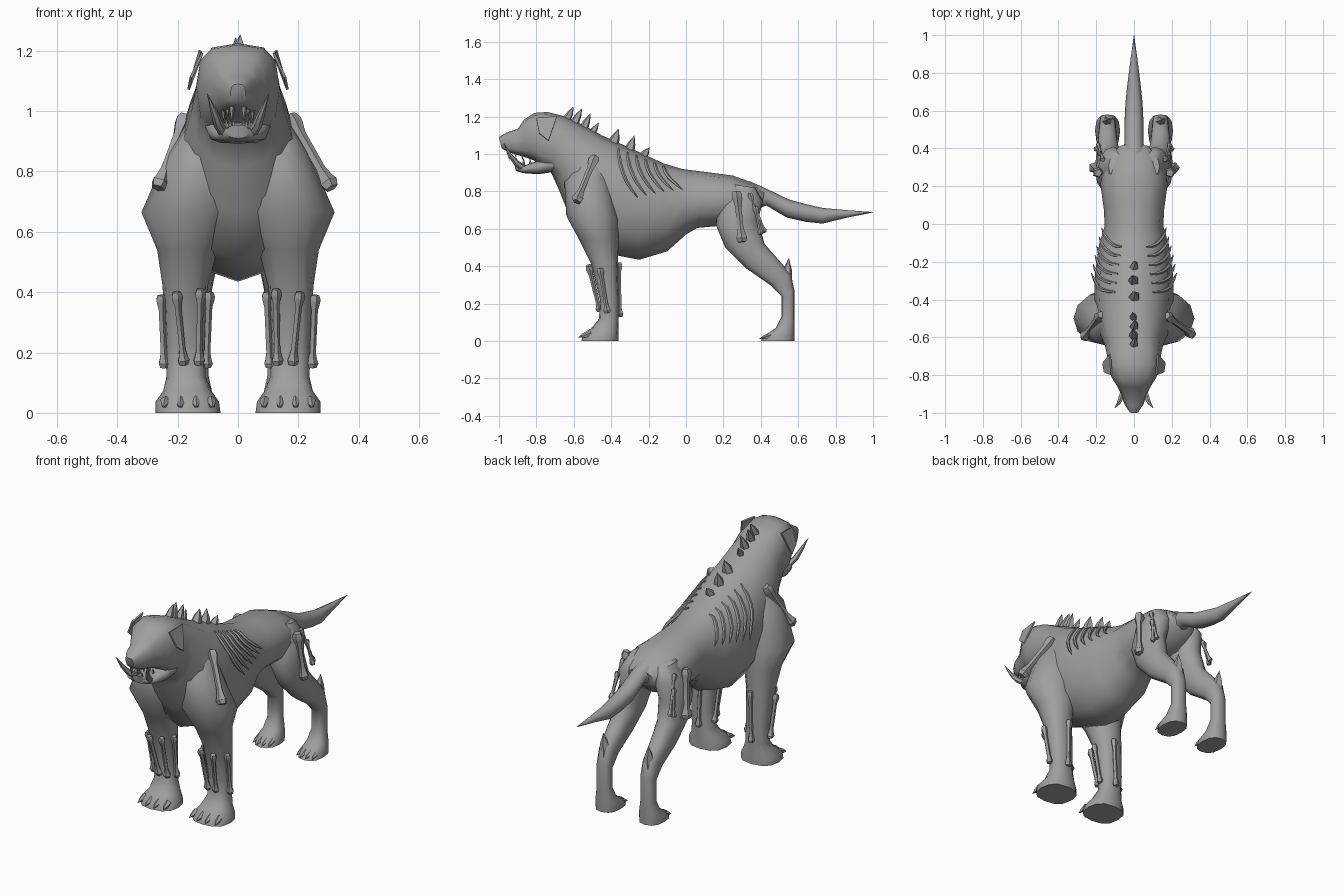
import bpy, bmesh, math
from mathutils import Vector
from mathutils.bvhtree import BVHTree

if "Cube" in bpy.data.objects:
    bpy.data.objects.remove(bpy.data.objects["Cube"], do_unlink=True)

grey = bpy.data.materials.new("plain_grey")
grey.use_nodes = True
COLOUR = (0.35, 0.35, 0.35, 1)
grey.diffuse_color = COLOUR
grey.node_tree.nodes["Principled BSDF"].inputs["Base Color"].default_value = COLOUR


def skin(name, rings, angle=50):
    """Join rings of points into a closed, capped surface."""
    bm = bmesh.new()
    loops = [[bm.verts.new(p) for p in ring] for ring in rings]
    n = len(loops[0])
    for a, b in zip(loops, loops[1:]):
        for i in range(n):
            j = (i + 1) % n
            bm.faces.new((a[i], a[j], b[j], b[i]))
    bm.faces.new(loops[0])
    bm.faces.new(loops[-1])
    bmesh.ops.remove_doubles(bm, verts=bm.verts, dist=0.0002)
    bmesh.ops.recalc_face_normals(bm, faces=bm.faces)
    mesh = bpy.data.meshes.new(name)
    bm.to_mesh(mesh)
    bm.free()
    mesh.materials.append(grey)
    obj = bpy.data.objects.new(name, mesh)
    bpy.context.collection.objects.link(obj)
    bpy.ops.object.select_all(action='DESELECT')
    obj.select_set(True)
    bpy.context.view_layer.objects.active = obj
    bpy.ops.object.shade_smooth_by_angle(angle=math.radians(angle))
    return obj


def power(v, e):
    return math.copysign(abs(v) ** e, v)


def loft(name, rows, side=1, n=12, squareness=lambda mid: 1):
    """Rows: two opposite (y, z) points, half width, and centre x."""
    rings = []
    for ay, az, by, bz, w, *x in rows:
        a, b = Vector((0, ay, az)), Vector((0, by, bz))
        mid, half = (a + b) / 2, (a - b) / 2
        mid.x = side * (x[0] if x else 0)
        e = squareness(mid)
        rings.append([mid + half * power(math.cos(t), e) + Vector((w * power(math.sin(t), e), 0, 0))
                      for t in (math.tau * i / n for i in range(n))])
    return skin(name, rings)


def tube(name, pts, radii, n=6, angle=50):
    pts = [Vector(p) for p in pts]
    main = (pts[-1] - pts[0]).normalized()
    ref = Vector((1, 0, 0)) if abs(main.y) > 0.8 else Vector((0, 1, 0))
    rings = []
    for i, (p, r) in enumerate(zip(pts, radii)):
        t = (pts[min(i + 1, len(pts) - 1)] - pts[max(i - 1, 0)]).normalized()
        u = t.cross(ref).normalized()
        v = t.cross(u)
        rings.append([p + (u * math.cos(k * math.tau / n) + v * math.sin(k * math.tau / n)) * r
                      for k in range(n)])
    return skin(name, rings, angle)


def bone(name, p, q, r):
    p, q = Vector(p), Vector(q)
    knob = r * 1.8 / (q - p).length
    steps = (0, knob * 0.6, knob, 2 * knob, 1 - 2 * knob, 1 - knob, 1 - knob * 0.6, 1)
    sizes = (1, 1.4, 1.3, 0.85, 0.8, 1.2, 1.5, 1.1)
    tube(name, [p.lerp(q, s) for s in steps], [r * k for k in sizes], 5, 30)


def spike(name, base, tip, r, n=5):
    base, tip = Vector(base), Vector(tip)
    tube(name, [base, base.lerp(tip, 0.55), tip], [r, r * 0.65, 0.0001], n, 30)


# Torso, neck and upper head (boxier towards the muzzle)
torso = loft("torso_and_head", [
    (.42, .80, .40, .70, .08), (.36, .845, .31, .63, .15),
    (.25, .885, .17, .615, .178), (.1, .905, .06, .605, .16),
    (-.02, .92, 0, .57, .155), (-.12, .95, -.1, .48, .185),
    (-.25, 1.01, -.25, .435, .205), (-.36, 1.06, -.38, .46, .21),
    (-.45, 1.10, -.53, .51, .205), (-.53, 1.145, -.62, .66, .182),
    (-.60, 1.18, -.68, .81, .155), (-.66, 1.205, -.725, .91, .143),
    (-.74, 1.225, -.77, .93, .138), (-.81, 1.22, -.81, .965, .12),
    (-.865, 1.185, -.85, .98, .09), (-.9, 1.135, -.9, .995, .068),
    (-.96, 1.115, -.95, 1.01, .05), (-1.0, 1.09, -.985, 1.03, .025)],
    squareness=lambda mid: 0.7 if mid.y < -0.7 else 0.8 if mid.y < -0.66 else 0.95)

# Lower jaw and tail
loft("lower_jaw", [
    (-.70, 1.0, -.70, .905, .11), (-.79, .965, -.79, .892, .1),
    (-.86, .94, -.87, .898, .075), (-.92, .955, -.91, .91, .035)],
    squareness=lambda mid: 0.75)
loft("tail", [
    (.34, .855, .36, .70, .06), (.44, .81, .43, .725, .05),
    (.55, .757, .54, .66, .05), (.65, .73, .64, .638, .045),
    (.73, .712, .73, .628, .036), (.86, .70, .86, .66, .02),
    (1.0, .69, 1.0, .688, .001)], n=8)

FRONT_LEG = [
    (-.54, 1.0, -.46, 1.0, .02, .125), (-.65, .85, -.41, .87, .105, .13),
    (-.64, .67, -.36, .66, .16, .16), (-.57, .54, -.36, .54, .1, .168),
    (-.51, .42, -.365, .42, .075, .175), (-.46, .22, -.36, .22, .065, .175),
    (-.465, .12, -.36, .12, .065, .172), (-.50, .075, -.36, .07, .08, .168),
    (-.55, .035, -.36, .04, .105, .168), (-.56, 0, -.36, 0, .108, .166)]
HIND_LEG = [
    (.24, .84, .37, .82, .05, .085), (.17, .72, .41, .75, .08, .11),
    (.16, .62, .385, .64, .08, .125), (.21, .50, .42, .52, .07, .135),
    (.32, .39, .49, .44, .055, .14), (.45, .30, .56, .36, .045, .14),
    (.51, .24, .58, .27, .042, .14), (.51, .13, .58, .12, .042, .14),
    (.48, .07, .58, .06, .055, .14), (.42, .03, .58, .03, .066, .14),
    (.40, 0, .58, 0, .066, .14)]
FOREARM = [
    ((.255, -.46, .39), (.245, -.42, .15)), ((.205, -.52, .40), (.18, -.46, .16)),
    ((.125, -.52, .41), (.13, -.46, .16)), ((.095, -.45, .40), (.105, -.41, .15)),
    ((.16, -.36, .42), (.17, -.355, .13))]

surface = BVHTree.FromPolygons([v.co for v in torso.data.vertices],
                               [p.vertices[:] for p in torso.data.polygons])

for side, label in ((1, "left"), (-1, "right")):
    def at(x, y, z):
        return Vector((side * x, y, z))

    def leg_squareness(mid):
        return 0.8 if mid.z < 0.48 else 1

    # Legs
    loft(label + "_front_leg", FRONT_LEG, side, 12, leg_squareness)
    loft(label + "_hind_leg", HIND_LEG, side, 12, leg_squareness)

    # Claws
    for i in range(4):
        k = i - 1.5
        y = abs(k) * .012
        spike(f"{label}_front_claw_{i}", at(.165 + k * .05, -.525 + y, .04),
              at(.165 + k * .055, -.585 + y, .018), .018)
        spike(f"{label}_hind_claw_{i}", at(.14 + k * .03, .44 + y, .03),
              at(.14 + k * .033, .385 + y, .012), .014)

    # Heel spur
    spike(label + "_heel_spur", at(.14, .535, .31), at(.145, .55, .445), .036)

    # Loose bones strapped on the limbs
    for i, (p, q) in enumerate(FOREARM):
        bone(f"{label}_forearm_bone_{i}", at(*p), at(*q), .014)
    if side > 0:
        bone("left_shoulder_bone", (.172, -.485, .985), (.31, -.585, .745), .021)
    else:
        bone("right_shoulder_bone", (-.175, -.48, .985), (-.265, -.60, .745), .021)
    bone(label + "_thigh_bone", at(.19, .27, .80), at(.213, .30, .53), .021)
    bone(label + "_thin_thigh_bone", at(.165, .34, .79), at(.19, .42, .58), .011)
    bone(label + "_small_thigh_bone", at(.18, .37, .72), at(.2, .40, .57), .011)

    # Curved ribs lying on the flank
    for i in range(6):
        pts = []
        for j in range(7):
            f = j / 6
            a = math.radians(20 + (65 - i * 3) * f)
            out = at(math.sin(a), 0, math.cos(a))
            y = -.36 + i * .048 + .1 * f * f
            hit = surface.ray_cast(Vector((0, y, .75)) + out, -out)[0]
            pts.append(hit + out * (.004 + .024 * f ** 3))
        tube(f"{label}_rib_{i}", pts, (.005, .009, .01, .01, .009, .008, .002), 5)

    # Ear flap
    ear = [(.115, -.80, 1.19), (.122, -.69, 1.20), (.16, -.735, 1.07), (.152, -.785, 1.11)]
    skin(label + "_ear", [[at(*p) for p in ear],
                          [at(x + .008, y, z + .003) for x, y, z in ear]], 30)

    # Tusk and teeth
    tube(label + "_tusk", [at(.045, -.87, .925), at(.065, -.91, .955),
                           at(.08, -.945, 1.0), at(.103, -.975, 1.06)],
         (.017, .016, .011, .0005))
    for i in range(3):
        y = -.945 + i * .035
        x = .02 + i * .014
        spike(f"{label}_upper_tooth_{i}", at(x, y, 1.03), at(x, y, .965 + .015 * (i % 2)), .011)
        spike(f"{label}_lower_tooth_{i}", at(x * .8, y + .045, .93),
              at(x * .8, y + .04, .98), .009)

# Spikes along the neck and back
CREST = [
    (-.64, 1.18, -.60, 1.255, .025), (-.60, 1.16, -.555, 1.245, .027),
    (-.55, 1.13, -.51, 1.22, .027), (-.51, 1.10, -.465, 1.17, .024),
    (-.395, 1.04, -.36, 1.135, .036), (-.31, 1.0, -.275, 1.10, .034),
    (-.235, .98, -.195, 1.035, .028)]
for i, (y, z, ty, tz, r) in enumerate(CREST):
    spike(f"back_spike_{i}", (0, y, z), (.008 * (-1) ** i, ty, tz), r)
